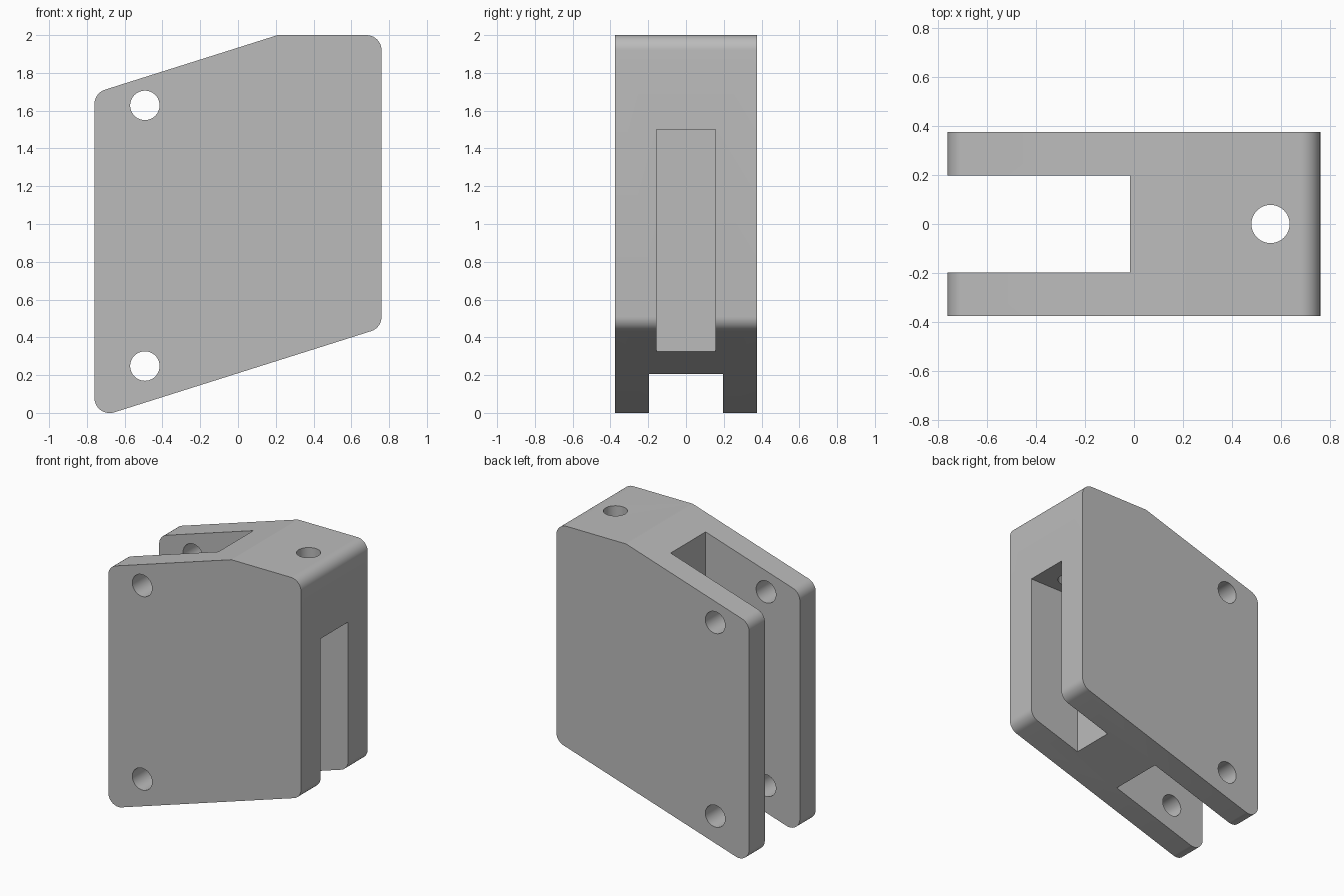
import bpy, bmesh, math
from mathutils import Vector, Matrix

cube = bpy.data.objects.get("Cube")
if cube:
    bpy.data.objects.remove(cube, do_unlink=True)

grey = bpy.data.materials.new("plain_grey")
grey.use_nodes = True
grey.diffuse_color = (0.5, 0.5, 0.5, 1)
grey.node_tree.nodes["Principled BSDF"].inputs["Base Color"].default_value = (0.5, 0.5, 0.5, 1)

HALF = 0.375     # half thickness
SLOPE = 0.316    # slant of the top and bottom edges
SIDE = 0.76      # half width
BORE = 0.078     # hole radius


def make_object(name, bm):
    bmesh.ops.recalc_face_normals(bm, faces=bm.faces)
    mesh = bpy.data.meshes.new(name)
    bm.to_mesh(mesh)
    bm.free()
    mesh.materials.append(grey)
    obj = bpy.data.objects.new(name, mesh)
    bpy.context.collection.objects.link(obj)
    return obj


def rounded(corners, steps=10):
    """Fillet every (x, z, radius) corner of a closed outline."""
    points = []
    for i, (x, z, r) in enumerate(corners):
        p = Vector((x, z))
        if r == 0:
            points.append(p)
            continue
        a = (Vector(corners[i - 1][:2]) - p).normalized()
        b = (Vector(corners[(i + 1) % len(corners)][:2]) - p).normalized()
        half = a.angle(b) / 2
        centre = p + (a + b).normalized() * r / math.sin(half)
        start = p + a * r / math.tan(half) - centre
        end = p + b * r / math.tan(half) - centre
        sweep = math.pi - 2 * half
        for k in range(steps + 1):
            t = k / steps
            points.append(centre + (start * math.sin((1 - t) * sweep)
                                    + end * math.sin(t * sweep)) / math.sin(sweep))
    return points


def box(name, low, high):
    low, high = Vector(low), Vector(high)
    bm = bmesh.new()
    bmesh.ops.create_cube(bm, size=1, matrix=Matrix.Translation((low + high) / 2)
                          @ Matrix.Diagonal((*(high - low), 1)))
    return make_object(name, bm)


def rod(name, centre, length, turn=0):
    bm = bmesh.new()
    bmesh.ops.create_cone(bm, cap_ends=True, segments=48, radius1=BORE, radius2=BORE, depth=length,
                          matrix=Matrix.Translation(centre) @ Matrix.Rotation(turn, 4, 'X'))
    return make_object(name, bm)


# Block: rounded slanted outline extruded front to back
knee = 0.21
outline = rounded([
    (-SIDE, 0.21 - SLOPE * SIDE, 0.08),
    (SIDE, 0.21 + SLOPE * SIDE, 0.08),
    (SIDE, 2, 0.08),
    (knee, 2, 0),
    (-SIDE, 2 - SLOPE * (knee + SIDE), 0.08),
])
bm = bmesh.new()
face = bm.faces.new([bm.verts.new((p.x, -HALF, p.y)) for p in outline])
new = bmesh.ops.extrude_face_region(bm, geom=[face])["geom"]
bmesh.ops.translate(bm, vec=(0, 2 * HALF, 0), verts=[v for v in new if isinstance(v, bmesh.types.BMVert)])
block = make_object("bracket_block", bm)

# Cutters: fork gap, side channel, pin holes and top hole
cutters = [
    box("fork_gap_cutter", (-1, -0.197, -0.5), (-0.017, 0.197, 2.5)),
    box("side_channel_cutter", (0.36, -0.155, -0.5), (1, 0.155, 1.5)),
    rod("upper_pin_hole_cutter", (-0.493, 0, 1.628), 2, math.pi / 2),
    rod("lower_pin_hole_cutter", (-0.493, 0, 0.248), 2, math.pi / 2),
    rod("top_hole_cutter", (0.557, 0, 1.8), 1),
]
bpy.context.view_layer.objects.active = block
for cutter in cutters:
    cutter.hide_render = True
    cut = block.modifiers.new(cutter.name, 'BOOLEAN')
    cut.operation = 'DIFFERENCE'
    cut.solver = 'EXACT'
    cut.object = cutter
    bpy.ops.object.modifier_apply(modifier=cut.name)
    bpy.data.objects.remove(cutter, do_unlink=True)

bpy.ops.object.select_all(action='DESELECT')
block.select_set(True)
bpy.ops.object.shade_smooth_by_angle(angle=math.radians(15))
